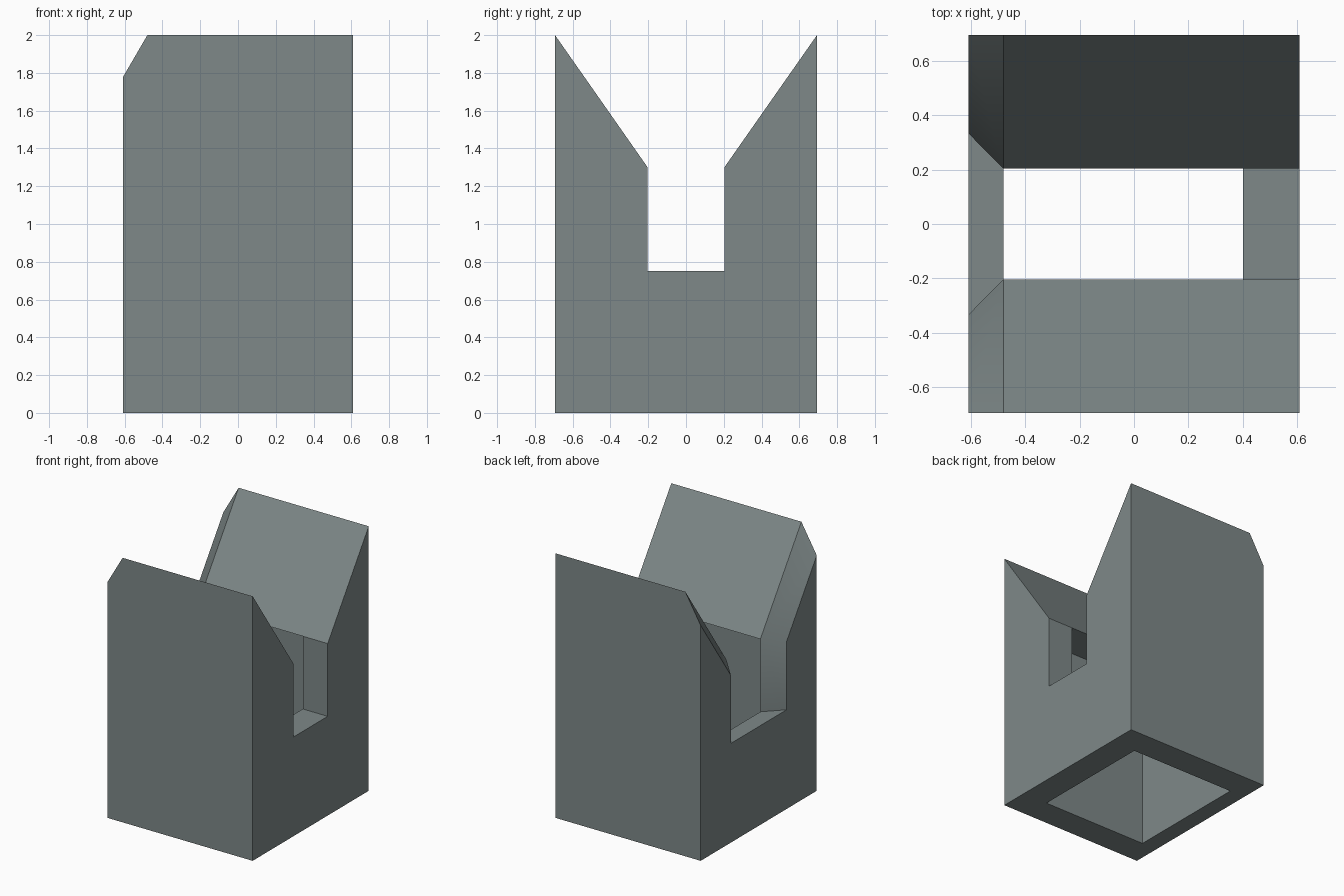
import bpy, bmesh, math

if "Cube" in bpy.data.objects:
    bpy.data.objects.remove(bpy.data.objects["Cube"])

HX, HY, H = 0.608, 0.693, 2.0      # block half width, half depth, height
SLOT, FLOOR, SHOULDER = 0.203, 0.75, 1.30
FLARE_X, FLARE_Y, FLARE_Z = -0.48, 0.13, 0.22


def make_object(name, bm):
    bmesh.ops.recalc_face_normals(bm, faces=bm.faces)
    mesh = bpy.data.meshes.new(name)
    bm.to_mesh(mesh)
    bm.free()
    obj = bpy.data.objects.new(name, mesh)
    bpy.context.collection.objects.link(obj)
    return obj


def box(name, lo, hi):
    bm = bmesh.new()
    bmesh.ops.create_cube(bm, size=1)
    for v in bm.verts:
        v.co = [(a + b) / 2 + c * (b - a) for a, b, c in zip(lo, hi, v.co)]
    return make_object(name, bm)


def notch_section(t):
    """Slot with a V mouth; t widens and lowers it for the flared end."""
    def slope(y):
        return SHOULDER + (y - SLOT) * (H - 0.0005 - SHOULDER) / (HY - SLOT) - FLARE_Z * t
    w = SLOT + FLARE_Y * t
    half = [(w, FLOOR), (w, slope(w)), (1.0, slope(1.0)), (1.0, 3.0)]
    return half + [(-y, z) for y, z in reversed(half)]


def notch_cutter(name):
    bm = bmesh.new()
    stations = [(2 * -HX - FLARE_X, 2), (FLARE_X, 0), (0.8, 0)]
    rings = [[bm.verts.new((x, y, z)) for y, z in notch_section(t)] for x, t in stations]
    for a, b in zip(rings, rings[1:]):
        for i in range(len(a)):
            j = (i + 1) % len(a)
            bm.faces.new((a[i], a[j], b[j], b[i]))
    bm.faces.new(rings[0])
    bm.faces.new(rings[-1])
    return make_object(name, bm)


# Solid block
block = box("slotted_block", (-HX, -HY, 0), (HX, HY, H))

# Notch through the top, then the cavity open at the bottom
cutters = [notch_cutter("notch_cutter"),
           box("cavity_cutter", (FLARE_X, -0.48, -0.2), (0.40, 0.48, SHOULDER))]
for cutter in cutters:
    cutter.hide_render = True
    cutter.hide_viewport = True
    mod = block.modifiers.new(cutter.name, 'BOOLEAN')
    mod.operation = 'DIFFERENCE'
    mod.solver = 'EXACT'
    mod.object = cutter

# Bake the cuts and remove the cutters
bpy.context.view_layer.update()
graph = bpy.context.evaluated_depsgraph_get()
block.data = bpy.data.meshes.new_from_object(block.evaluated_get(graph))
block.modifiers.clear()
for cutter in cutters:
    bpy.data.objects.remove(cutter)

# Grey material
grey = bpy.data.materials.new("cool_grey")
grey.diffuse_color = (0.21, 0.25, 0.25, 1)
grey.use_nodes = True
grey.node_tree.nodes["Principled BSDF"].inputs["Base Color"].default_value = grey.diffuse_color
block.data.materials.clear()
block.data.materials.append(grey)

# Smooth only the shallow bend of the flared mouth
bpy.context.view_layer.objects.active = block
block.select_set(True)
bpy.ops.object.shade_smooth_by_angle(angle=math.radians(30))
